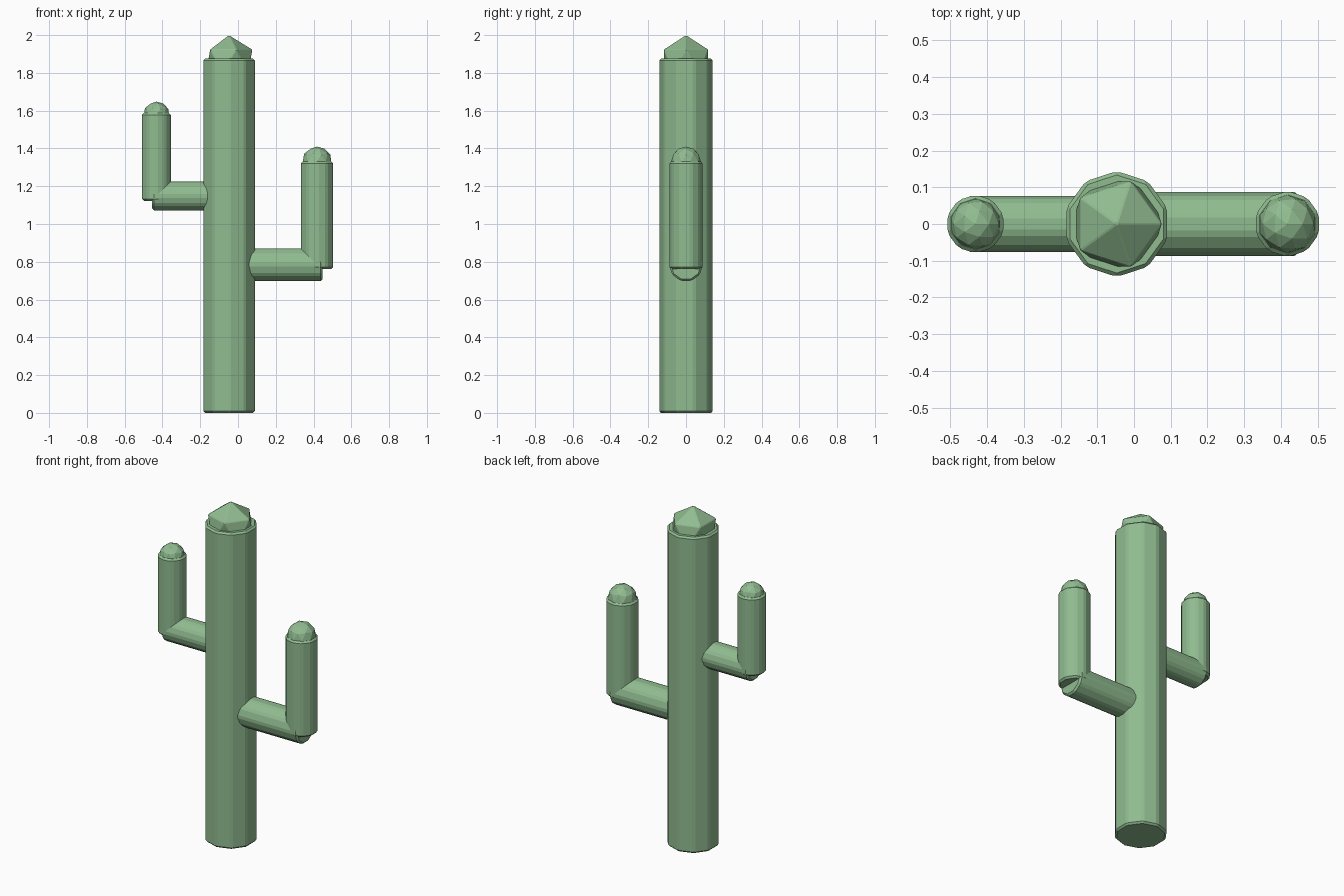
import bpy
import math
from mathutils import Vector

cube = bpy.data.objects.get("Cube")
if cube:
    bpy.data.objects.remove(cube, do_unlink=True)

green = bpy.data.materials.new("cactus green")
green.use_nodes = True
green.diffuse_color = (0.28, 0.5, 0.28, 1)
green.node_tree.nodes["Principled BSDF"].inputs["Base Color"].default_value = green.diffuse_color


def finish(obj, name, bevel):
    obj.name = name
    obj.data.materials.append(green)
    mod = obj.modifiers.new("soft edges", "BEVEL")
    mod.width = bevel
    mod.segments = 1
    mod.limit_method = "ANGLE"
    mod.angle_limit = math.radians(30)


def stem(name, start, end, radius):
    """Ten-sided bevelled column between two points."""
    a, b = Vector(start), Vector(end)
    axis = b - a
    bpy.ops.mesh.primitive_cylinder_add(
        vertices=10, radius=radius, depth=axis.length, location=(a + b) / 2,
        rotation=(0, math.atan2(axis.x, axis.z), 0))
    finish(bpy.context.object, name, 0.01)


def cap(name, x, top, radius, detail):
    """Faceted rounded tip, half sunk into its stem."""
    bpy.ops.mesh.primitive_ico_sphere_add(
        subdivisions=detail, radius=radius, location=(x, 0, top - radius))
    finish(bpy.context.object, name, 0.003)


# Trunk
TRUNK_X = -0.047
stem("trunk", (TRUNK_X, 0, 0), (TRUNK_X, 0, 1.875), 0.144)
cap("trunk_tip", TRUNK_X, 2.0, 0.138, 1)

# Arms: side, elbow x, branch end x, branch z, upright base, upright top, tip top, radius
ARMS = [
    ("left", 0.418, 0.447, 0.784, 0.762, 1.33, 1.41, 0.09),
    ("right", -0.432, -0.455, 1.148, 1.123, 1.588, 1.648, 0.08),
]
for side, x, end, z, base, top, tip, r in ARMS:
    stem(side + "_branch", (TRUNK_X, 0, z), (end, 0, z), r)
    stem(side + "_upright", (x, 0, base), (x, 0, top), r)
    cap(side + "_tip", x, tip, r * 0.88, 2)
